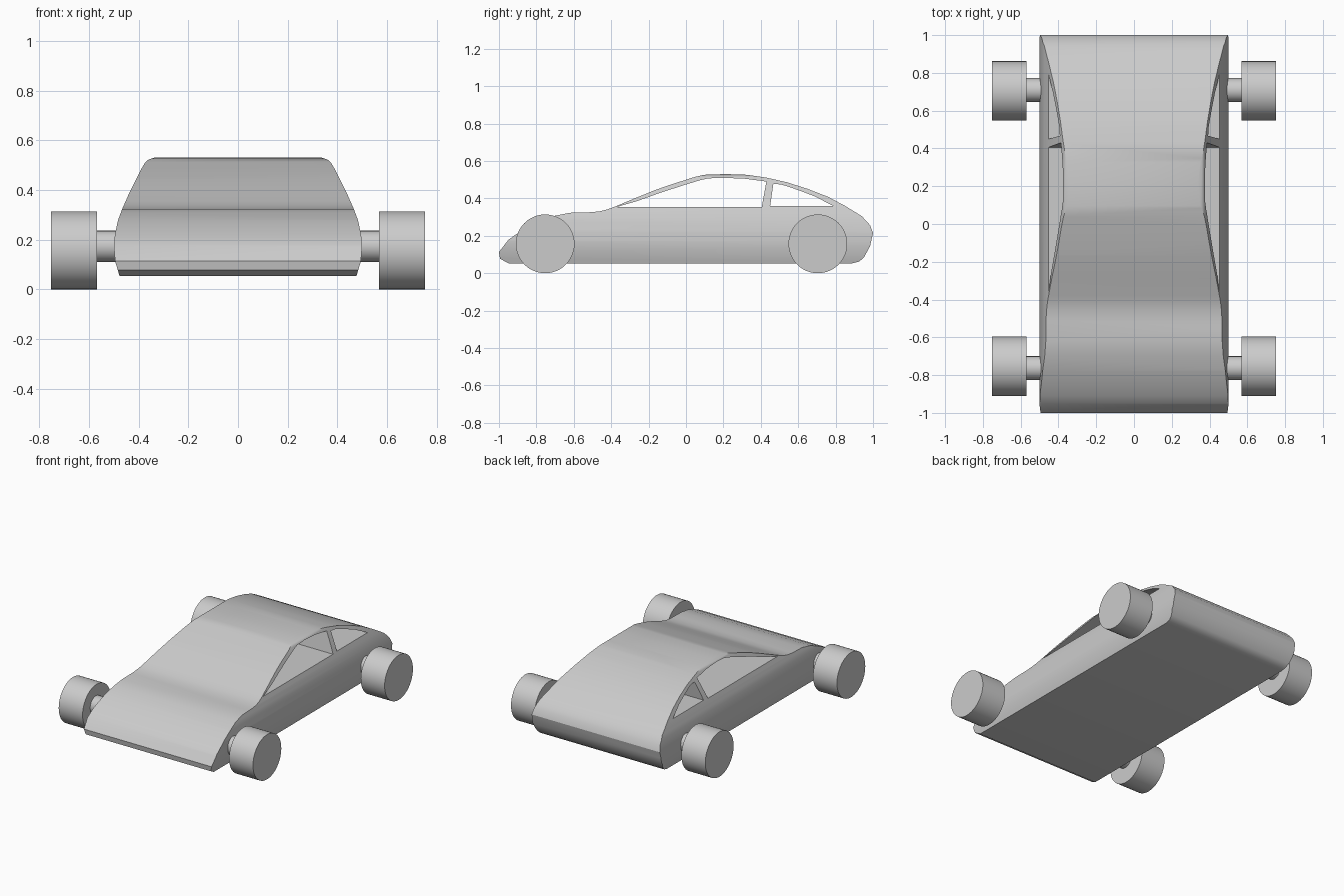
import bpy, bmesh
from math import radians, pi
from mathutils import Vector, Matrix

cube = bpy.data.objects.get("Cube")
if cube:
    bpy.data.objects.remove(cube, do_unlink=True)

paint = bpy.data.materials.new("light_grey")
paint.use_nodes = True
GREY = (0.6, 0.6, 0.6, 1)
paint.diffuse_color = GREY
paint.node_tree.nodes["Principled BSDF"].inputs["Base Color"].default_value = GREY


def add_object(name, bm):
    bmesh.ops.recalc_face_normals(bm, faces=bm.faces)
    mesh = bpy.data.meshes.new(name)
    bm.to_mesh(mesh)
    bm.free()
    mesh.materials.append(paint)
    obj = bpy.data.objects.new(name, mesh)
    bpy.context.collection.objects.link(obj)
    return obj


def activate(obj):
    bpy.ops.object.select_all(action='DESELECT')
    obj.select_set(True)
    bpy.context.view_layer.objects.active = obj


def prism(name, points, axis, half):
    """Extrude an outline (side outline along x, front outline along y)."""
    bm = bmesh.new()
    place = (lambda a, z: (-half, a, z)) if axis == 'x' else (lambda a, z: (a, -half, z))
    face = bm.faces.new([bm.verts.new(place(a, z)) for a, z in points])
    grown = bmesh.ops.extrude_face_region(bm, geom=[face])
    shift = Vector((2 * half, 0, 0) if axis == 'x' else (0, 2 * half, 0))
    bmesh.ops.translate(bm, vec=shift,
                        verts=[v for v in grown['geom'] if isinstance(v, bmesh.types.BMVert)])
    return add_object(name, bm)


def combine(obj, tool, operation):
    mod = obj.modifiers.new(tool.name, 'BOOLEAN')
    mod.operation, mod.object, mod.solver = operation, tool, 'EXACT'
    activate(obj)
    bpy.ops.object.modifier_apply(modifier=mod.name)
    bpy.data.objects.remove(tool, do_unlink=True)


def cylinder(name, radius, x0, x1, y, z):
    bm = bmesh.new()
    bmesh.ops.create_cone(bm, cap_ends=True, segments=48, radius1=radius, radius2=radius,
                          depth=abs(x1 - x0),
                          matrix=Matrix.Translation(((x0 + x1) / 2, y, z)) @ Matrix.Rotation(pi / 2, 4, 'Y'))
    obj = add_object(name, bm)
    activate(obj)
    bpy.ops.object.shade_smooth_by_angle(angle=radians(25))


# Body: side outline trimmed by the front outline
side = [(-.95, .053), (.89, .053), (.925, .062), (.95, .082), (.984, .144), (1, .215),
        (.984, .257), (.94, .305), (.85, .36), (.76, .408), (.65, .451), (.54, .486),
        (.43, .511), (.326, .526), (.21, .53), (.096, .526), (.045, .514), (-.005, .498),
        (-.09, .471), (-.166, .444), (-.27, .402), (-.38, .356), (-.42, .341), (-.46, .331),
        (-.51, .326), (-.62, .323), (-.7, .307), (-.78, .277), (-.86, .238), (-.91, .207),
        (-.95, .178), (-1, .113), (-.994, .077)]
half_front = [(.476, .03), (.477, .053), (.495, .113), (.5, .17), (.496, .22), (.483, .28),
              (.466, .325), (.435, .395), (.41, .445), (.385, .493), (.374, .511),
              (.36, .523), (.338, .53), (.33, .56)]
body = prism("car_body", side, 'x', 0.6)
front = half_front + [(-x, z) for x, z in reversed(half_front)]
combine(body, prism("width_trim", front, 'y', 1.2), 'INTERSECT')

# Window openings running right across the cabin
front_window = [(-.37, .354), (.405, .354), (.43, .49), (.315, .505), (.2, .51), (.12, .507),
                (.075, .497), (-.02, .468), (-.14, .429), (-.26, .386)]
rear_window = [(.45, .358), (.79, .358), (.69, .41), (.62, .437), (.555, .46), (.51, .474), (.467, .478)]
for label, outline in (("front_window_cut", front_window), ("rear_window_cut", rear_window)):
    combine(body, prism(label, outline, 'x', 0.7), 'DIFFERENCE')
activate(body)
bpy.ops.object.shade_smooth_by_angle(angle=radians(28))

# Wheels and axle stubs
for end, wheel_y, axle_y in (("front", -.753, -.763), ("rear", .705, .709)):
    for label, s in (("left", 1), ("right", -1)):
        cylinder(f"{end}_{label}_wheel", .157, s * .568, s * .753, wheel_y, .157)
        cylinder(f"{end}_{label}_axle", .063, s * .42, s * .57, axle_y, .173)
